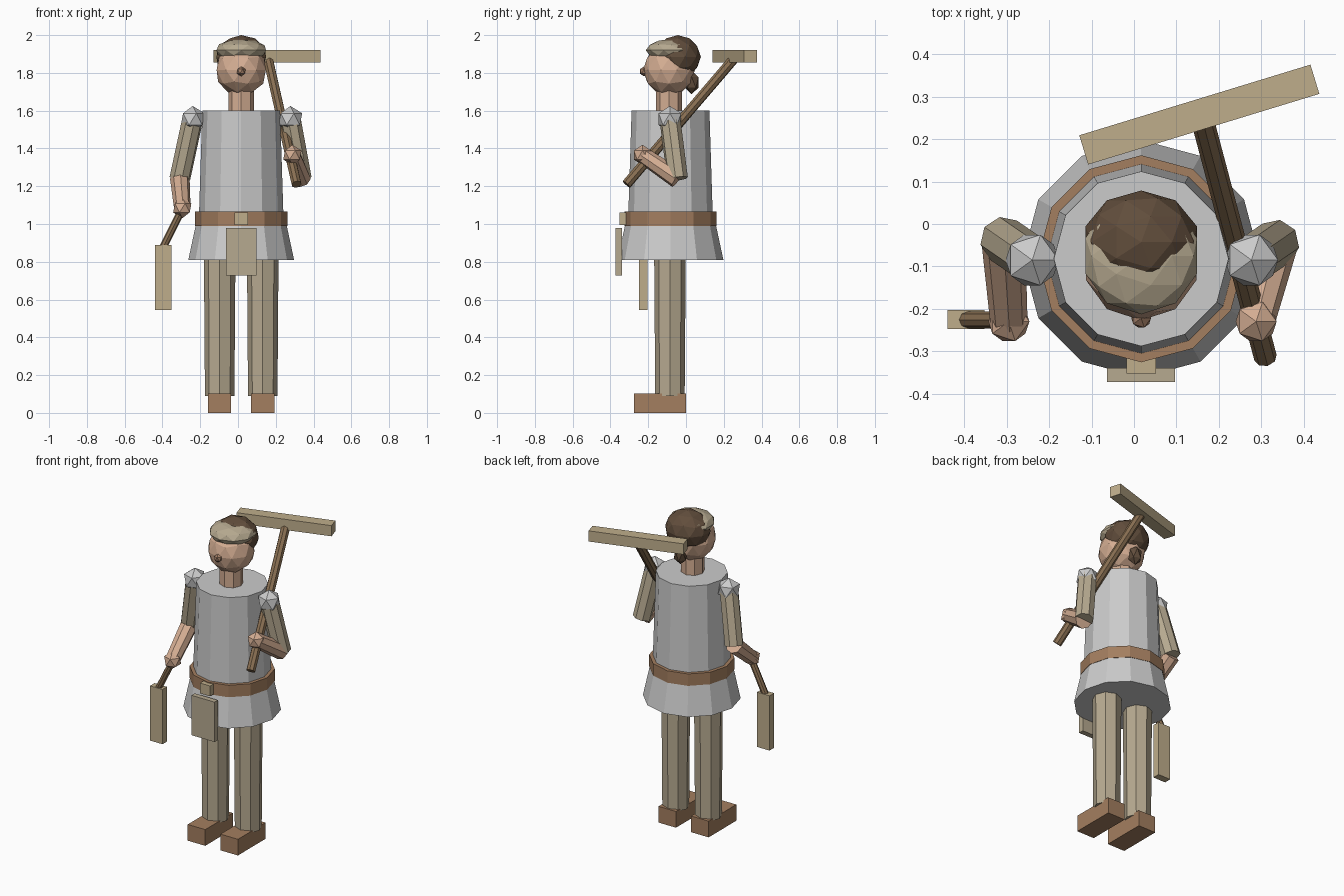
import bpy
from math import radians
from mathutils import Vector

if "Cube" in bpy.data.objects:
    bpy.data.objects.remove(bpy.data.objects["Cube"])

CX, CY = 0.017, -0.082  # body axis


def material(name, rgb):
    m = bpy.data.materials.new(name)
    m.diffuse_color = (*rgb, 1)
    m.use_nodes = True
    m.node_tree.nodes["Principled BSDF"].inputs["Base Color"].default_value = m.diffuse_color
    return m


SKIN = material("skin", (0.66, 0.42, 0.29))
CLOTH = material("cloth", (0.47, 0.40, 0.28))
LEATHER = material("leather", (0.37, 0.21, 0.115))
HAIR = material("hair", (0.12, 0.075, 0.045))
WOOD = material("wood", (0.52, 0.42, 0.26))
HANDLE = material("handle_wood", (0.25, 0.16, 0.085))
LIPS = material("lips", (0.38, 0.22, 0.14))


def finish(name, mat):
    ob = bpy.context.object
    ob.name = name
    if mat:
        ob.data.materials.append(mat)
    return ob


def tube(name, a, b, r1, r2, mat=None, sides=8):
    """Tapered prism from point a to point b."""
    a, b = Vector(a), Vector(b)
    bpy.ops.mesh.primitive_cone_add(vertices=sides, radius1=r1, radius2=r2,
                                    depth=(b - a).length, location=(a + b) / 2)
    ob = finish(name, mat)
    ob.rotation_euler = (b - a).to_track_quat('Z', 'Y').to_euler() \
        if abs((b - a).normalized().z) < 0.9999 else (0, 0, 0)
    return ob


def ball(name, loc, size, mat=None, sub=1):
    bpy.ops.mesh.primitive_ico_sphere_add(subdivisions=sub, radius=1, location=loc)
    ob = finish(name, mat)
    ob.scale = size if isinstance(size, tuple) else (size,) * 3
    return ob


def box(name, x, y, z, mat=None, turn=0):
    """Box from (min, max) ranges, turned about its own z axis."""
    lo, hi = Vector((x[0], y[0], z[0])), Vector((x[1], y[1], z[1]))
    bpy.ops.mesh.primitive_cube_add(size=1, location=(lo + hi) / 2,
                                    rotation=(0, 0, radians(turn)))
    ob = finish(name, mat)
    ob.scale = hi - lo
    return ob


# Tunic, skirt and belt
tube("tunic", (CX, CY, 1.0), (CX, CY, 1.6), 0.225, 0.206, sides=12)
tube("skirt", (CX, CY, 0.81), (CX, CY, 1.02), 0.28, 0.235, sides=12)
tube("belt", (CX, CY, 0.99), (CX, CY, 1.065), 0.244, 0.244, LEATHER, 12)
box("buckle", (-0.018, 0.052), (-0.352, -0.31), (0.995, 1.06), WOOD)
box("pouch", (-0.064, 0.097), (-0.372, -0.339), (0.727, 0.978), CLOTH)

# Legs and feet
for side, s in (("left", -1), ("right", 1)):
    x = CX + s * 0.114
    tube(side + "_leg", (x, -0.085, 0.09), (x, -0.085, 0.9), 0.078, 0.084, CLOTH)
    box(side + "_foot", (x - 0.061, x + 0.061), (-0.275, 0.0), (0, 0.102), LEATHER)

# Neck and head
tube("neck", (CX, -0.09, 1.58), (CX, -0.09, 1.74), 0.068, 0.068, SKIN)
ball("head", (CX, -0.09, 1.815), 0.137, SKIN, 2)
ball("mouth", (CX, -0.222, 1.808), 0.026, LIPS)
ball("headband", (CX, -0.075, 1.92), (0.138, 0.138, 0.06), CLOTH, 2)
ball("hair", (CX, -0.043, 1.885), (0.138, 0.122, 0.115), HAIR, 2)
ball("hair_bun", (CX, 0.03, 1.75), (0.042, 0.042, 0.063), HAIR)

# Arms: shoulder, elbow and hand points
arms = {
    "left": ((-0.24, -0.085, 1.555), (-0.308, -0.038, 1.24), (-0.295, -0.23, 1.085)),
    "right": ((0.277, -0.085, 1.555), (0.335, -0.045, 1.24), (0.288, -0.23, 1.365)),
}
for side, (shoulder, elbow, hand) in arms.items():
    ball(side + "_shoulder_cap", shoulder, 0.07)
    tube(side + "_upper_arm", shoulder, elbow, 0.056, 0.056, CLOTH)
    tube(side + "_forearm", elbow, hand, 0.052, 0.044, SKIN)
    ball(side + "_hand", hand, 0.054, SKIN)

# Long mallet carried over the shoulder
tube("mallet_handle", (0.31, -0.315, 1.21), (0.16, 0.25, 1.87), 0.027, 0.027, HANDLE)
box("mallet_head", (-0.131, 0.439), (0.222, 0.294), (1.855, 1.922), WOOD, 17)

# Hand tool held low
tube("hand_tool_handle", (-0.285, -0.226, 1.1), (-0.395, -0.226, 0.88), 0.02, 0.02, HANDLE)
box("hand_tool_blade", (-0.44, -0.353), (-0.248, -0.203), (0.545, 0.89), WOOD)
